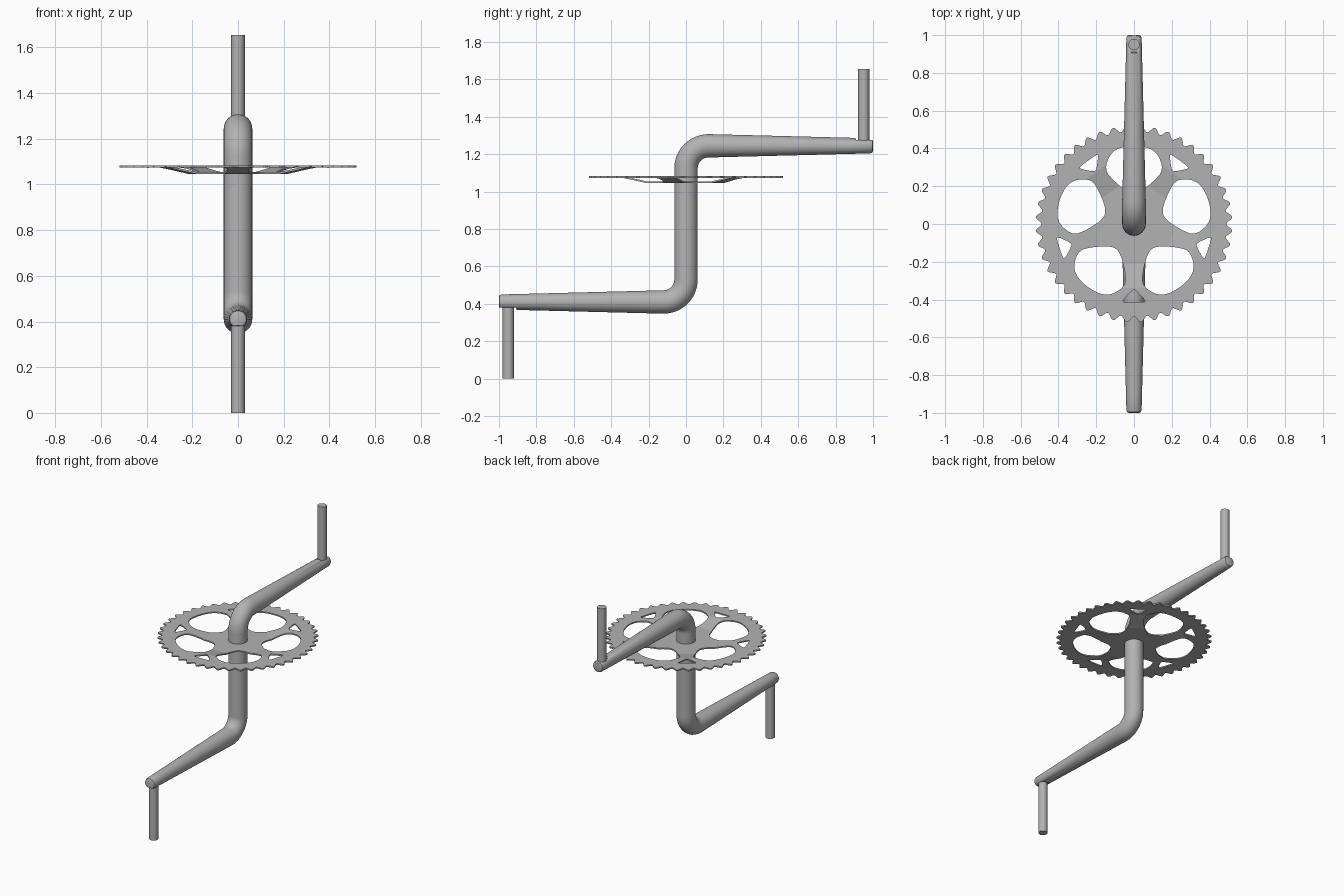
import bpy, bmesh, math
from mathutils import Vector

if "Cube" in bpy.data.objects:
    bpy.data.objects.remove(bpy.data.objects["Cube"])

steel = bpy.data.materials.new("grey steel")
steel.use_nodes = True
steel.diffuse_color = (0.45, 0.45, 0.45, 1)
steel.node_tree.nodes["Principled BSDF"].inputs["Base Color"].default_value = steel.diffuse_color

MID = 0.8275      # height of the symmetry centre
ARM = 0.4175      # arm height above the centre
TUBE = 0.0625
BEND = 0.12


def finish(bm, name, angle=35):
    bmesh.ops.recalc_face_normals(bm, faces=bm.faces)
    mesh = bpy.data.meshes.new(name)
    bm.to_mesh(mesh)
    bm.free()
    ob = bpy.data.objects.new(name, mesh)
    bpy.context.collection.objects.link(ob)
    mesh.materials.append(steel)
    bpy.ops.object.select_all(action="DESELECT")
    ob.select_set(True)
    bpy.context.view_layer.objects.active = ob
    bpy.ops.object.shade_smooth_by_angle(angle=math.radians(angle))
    return ob


# Crank: one tube swept through two bends, arms tapering to flattened ends
def half_path():
    """Stations (y, z, tangent angle, radius) from the middle to the arm end."""
    path = []
    for i in range(13):
        a = math.pi / 2 * i / 12
        path.append((BEND - BEND * math.cos(a), ARM - BEND + BEND * math.sin(a),
                     math.pi / 2 - a, TUBE))
    for y in (0.5, 0.905, 0.91, 0.985, 0.996, 1.0):
        r = TUBE + (0.04 - TUBE) * (y - BEND) / (1 - BEND)
        path.append((y, ARM, 0, r - {0.996: 0.004, 1.0: 0.012}.get(y, 0)))
    return path


half = half_path()
stations = [(-y, -z, t, r) for y, z, t, r in reversed(half)] + half
bm = bmesh.new()
SIDES = 32
rings = []
for y, z, t, r in stations:
    ring = []
    for k in range(SIDES):
        a = 2 * math.pi * k / SIDES
        n = r * math.sin(a)
        v = Vector((r * math.cos(a), y - n * math.sin(t), z + n * math.cos(t)))
        if y > 0.907:
            v.z = min(v.z, ARM + 0.03)      # flat seat for the pedal pin
        elif y < -0.907:
            v.z = max(v.z, -ARM - 0.03)
        ring.append(bm.verts.new(v + Vector((0, 0, MID))))
    rings.append(ring)
for a, b in zip(rings, rings[1:]):
    for k in range(SIDES):
        j = (k + 1) % SIDES
        bm.faces.new((a[k], a[j], b[j], b[k]))
bm.faces.new(rings[0])
bm.faces.new(rings[-1])
finish(bm, "crank_tube", 40)

# Pedal pins
for side, name in ((1, "upper_pedal_pin"), (-1, "lower_pedal_pin")):
    bm = bmesh.new()
    bmesh.ops.create_cone(bm, cap_ends=True, segments=24, radius1=0.03, radius2=0.03, depth=MID - ARM)
    bmesh.ops.translate(bm, verts=bm.verts,
                        vec=(0, side * 0.95, MID + side * (MID + ARM) / 2))
    finish(bm, name)


# Chainring: toothed plate with five large windows, five small ones, and a dished centre
def polar(r, deg):
    return Vector((r * math.cos(math.radians(deg)), r * math.sin(math.radians(deg)), 0))


def smooth_loop(pts, rounds):
    """Round a closed outline by cutting corners."""
    for _ in range(rounds):
        out = []
        for p, q in zip(pts, pts[1:] + pts[:1]):
            out += [p.lerp(q, 0.25), p.lerp(q, 0.75)]
        pts = out
    return pts


def window(profile, deg):
    right = [polar(r, deg + a) for a, r in profile]
    left = [polar(r, deg - a) for a, r in reversed(profile) if a]
    return right + left


TEETH, STEPS = 44, 10
loops = [[polar(0.49 + 0.031 * (0.5 - 0.5 * math.cos(2 * math.pi * i / STEPS)),
                360 * i / (TEETH * STEPS) - 90) for i in range(TEETH * STEPS)]]
BIG = [(9, 0.165), (25, 0.25), (28.5, 0.325), (20, 0.385), (12, 0.412), (0, 0.416)]
SMALL = [(0, 0.338), (9.5, 0.418), (0, 0.415)]
for k in range(5):
    loops.append(smooth_loop(window(BIG, 18 + 72 * k), 2))
    tri = [polar(0.34, 54 + 72 * k), polar(0.42, 63.5 + 72 * k), polar(0.42, 44.5 + 72 * k)]
    tri = [p.lerp(q, f) for p, q in zip(tri, tri[1:] + tri[:1]) for f in (0.12, 0.88)]
    loops.append(smooth_loop(tri, 1))

bm = bmesh.new()
for pts in loops:
    vs = [bm.verts.new(p) for p in pts]
    for a, b in zip(vs, vs[1:] + vs[:1]):
        bm.edges.new((a, b))
bmesh.ops.triangle_fill(bm, use_beauty=True, edges=bm.edges[:], normal=(0, 0, 1))

# Fold lines across each spoke
spokes = [polar(1, 54 + 72 * k) for k in range(5)]
INNER, OUTER, DROP = 0.21, 0.34, 0.028
cuts = [(s * d, s) for s in spokes for d in (INNER, OUTER)]
cuts += [(Vector(), polar(1, 108 + 72 * k)) for k in range(5)]
for co, no in cuts:
    bmesh.ops.bisect_plane(bm, geom=bm.verts[:] + bm.edges[:] + bm.faces[:],
                           dist=1e-5, plane_co=co, plane_no=no)
for v in bm.verts:
    d = max(v.co.dot(s) for s in spokes)
    f = min(max((d - INNER) / (OUTER - INNER), 0), 1)
    v.co.z = 1.074 - DROP * (1 - f)

# Plate thickness
top = bmesh.ops.extrude_face_region(bm, geom=bm.faces[:], use_keep_orig=True)["geom"]
bmesh.ops.translate(bm, vec=(0, 0, 0.009),
                    verts=[g for g in top if isinstance(g, bmesh.types.BMVert)])
finish(bm, "chainring", 8)
